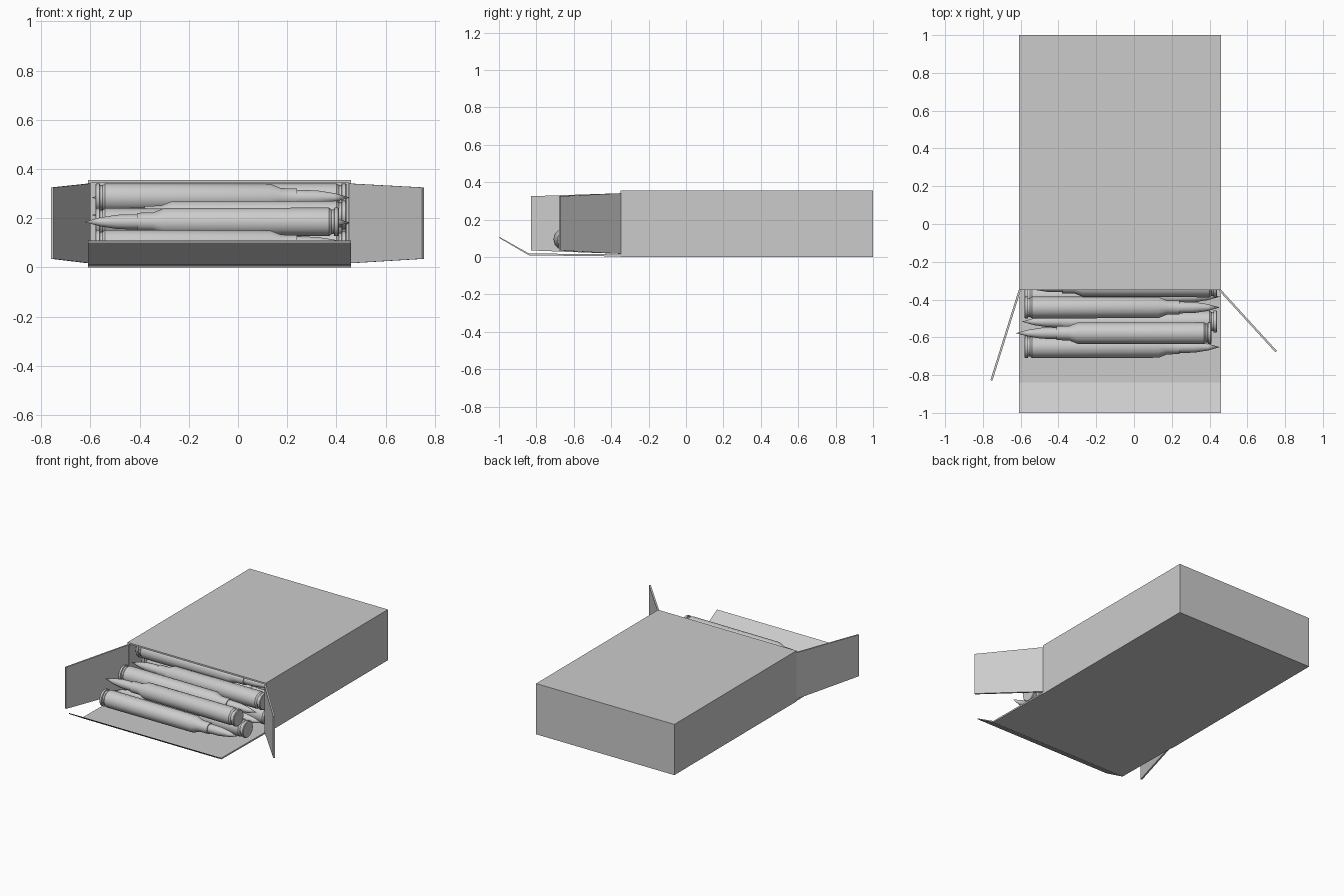
import bpy, bmesh, math
from mathutils import Matrix

if "Cube" in bpy.data.objects:
    bpy.data.objects.remove(bpy.data.objects["Cube"])

X0, X1, YF, YB, H = -0.61, 0.46, -0.35, 1.0, 0.355
T = 0.011  # card thickness


def make(name, verts, faces):
    me = bpy.data.meshes.new(name)
    me.from_pydata(verts, [], faces)
    bm = bmesh.new()
    bm.from_mesh(me)
    bmesh.ops.recalc_face_normals(bm, faces=bm.faces)
    bm.to_mesh(me)
    bm.free()
    ob = bpy.data.objects.new(name, me)
    bpy.context.collection.objects.link(ob)
    return ob


def thicken(ob, offset):
    m = ob.modifiers.new("card", "SOLIDIFY")
    m.thickness = T
    m.offset = offset
    m.use_even_offset = True
    return ob


# Carton body, open at the front
v = [(x, y, z) for x in (X0, X1) for y in (YF, YB) for z in (0, H)]
thicken(make("carton", v, [(0, 2, 3, 1), (4, 5, 7, 6), (0, 4, 6, 2), (1, 3, 7, 5), (2, 6, 7, 3)]), -1)

# Bottom flap with its upturned lip
prof = [(YF, 0.003), (-0.84, 0.009), (-0.995, 0.1), (-1.0, 0.109),
        (-0.84, 0.019), (YF, 0.014)]
n = len(prof)
v = [(x, y, z) for x in (X0, X1) for y, z in prof]
f = [(i, (i + 1) % n, (i + 1) % n + n, i + n) for i in range(n)]
f += [(0, 1, 4, 5), (1, 2, 3, 4), (6, 7, 10, 11), (7, 8, 9, 10)]
make("bottom_flap", v, f)

# Side flaps, swung open and tapering outward
for name, hx, ex, ey in (("left_flap", X0 + 0.005, -0.755, -0.828),
                         ("right_flap", X1 - 0.005, 0.752, -0.675)):
    v = [(hx, YF, 0.017), (ex, ey, 0.035), (ex, ey, 0.325), (hx, YF, 0.341)]
    thicken(make(name, v, [(0, 1, 2, 3)]), 0)

# Cartridge: (distance from base, radius)
PROFILE = [(0, 0.054), (0.004, 0.058), (0.018, 0.058), (0.02, 0.050), (0.03, 0.050),
           (0.04, 0.058), (0.71, 0.056), (0.755, 0.038), (0.82, 0.037), (0.82, 0.031),
           (0.90, 0.029), (0.97, 0.018)]
LENGTH, SIDES = 1.035, 12


def cartridge_mesh():
    v = [(x, r * math.cos(2 * math.pi * k / SIDES), r * math.sin(2 * math.pi * k / SIDES))
         for x, r in PROFILE for k in range(SIDES)]
    v.append((LENGTH, 0, 0))
    f = [(i * SIDES + k, i * SIDES + (k + 1) % SIDES,
          (i + 1) * SIDES + (k + 1) % SIDES, (i + 1) * SIDES + k)
         for i in range(len(PROFILE) - 1) for k in range(SIDES)]
    last = (len(PROFILE) - 1) * SIDES
    f += [(last + k, last + (k + 1) % SIDES, last + SIDES) for k in range(SIDES)]
    f.append(tuple(range(SIDES)))
    ob = make("cartridge", v, f)
    bpy.context.view_layer.objects.active = ob
    ob.select_set(True)
    bpy.ops.object.shade_smooth_by_angle(angle=math.radians(35))
    ob.select_set(False)
    me = ob.data
    bpy.data.objects.remove(ob)
    return me


mesh = cartridge_mesh()


def cartridge(base, y, z, right):
    ob = bpy.data.objects.new("cartridge", mesh)
    bpy.context.collection.objects.link(ob)
    ob.matrix_world = (Matrix.Translation((base, y, z))
                       @ Matrix.Rotation(0 if right else math.pi, 4, "Z"))


# Visible spilled cartridges, pointing alternately right and left
for base, y, z, right in ((-0.58, -0.652, 0.095, True), (0.44, -0.517, 0.09, False),
                          (-0.58, -0.385, 0.09, True), (0.41, -0.578, 0.185, False),
                          (-0.58, -0.442, 0.183, True), (0.44, -0.33, 0.213, False),
                          (-0.58, -0.25, 0.284, True)):
    cartridge(base, y, z, right)

# Packed rows further inside the carton
for i in range(9):
    y = -0.25 + 0.13 * i
    cartridge(0.44 if i % 2 == 0 else -0.58, y, 0.075, i % 2 == 1)
    cartridge(-0.58 if i % 2 == 0 else 0.44, y + 0.065, 0.178, i % 2 == 0)
    cartridge(0.44 if i % 2 == 0 else -0.58, y + 0.13, 0.284, i % 2 == 1)
